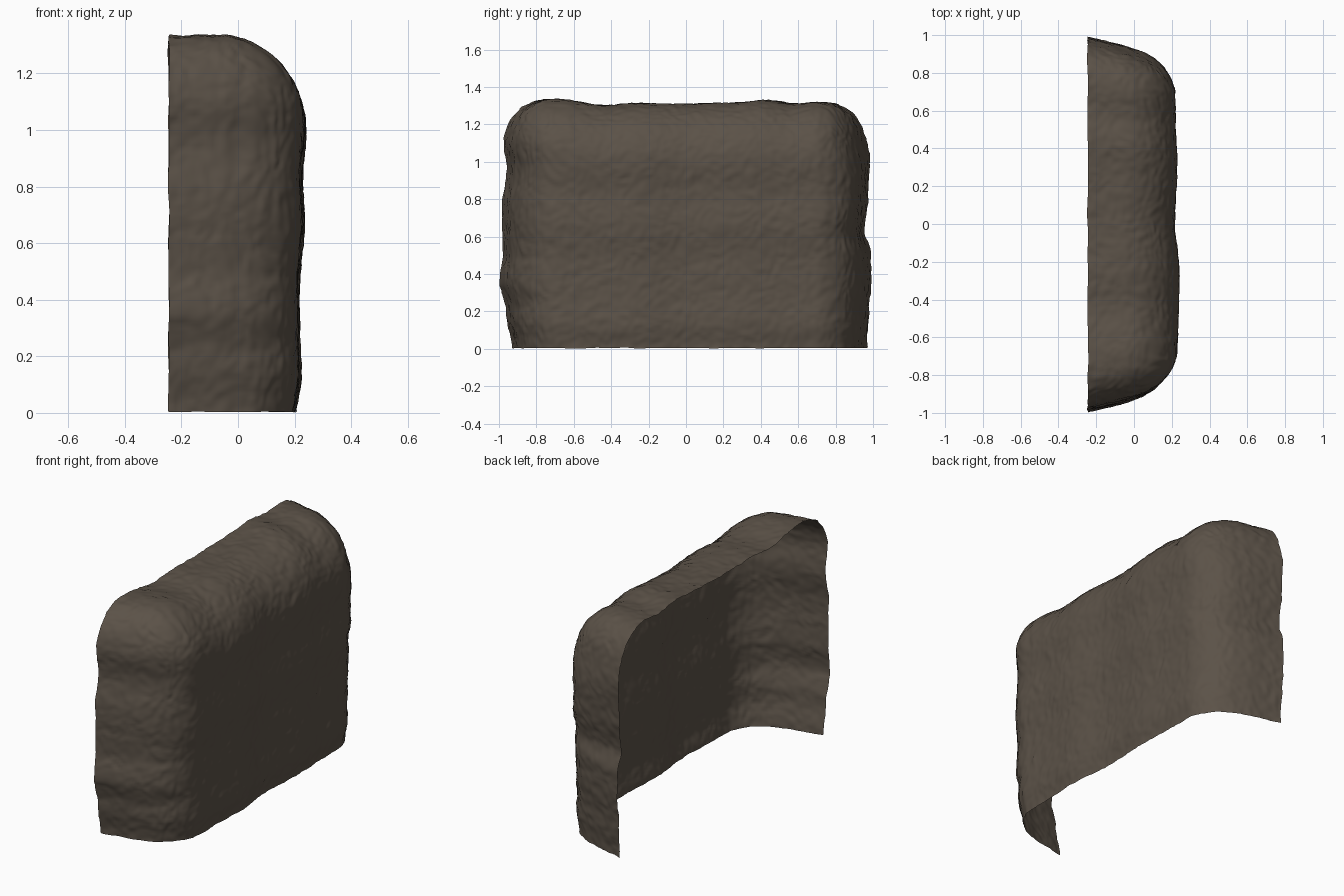
import bpy, bmesh
from mathutils import Vector, noise

if "Cube" in bpy.data.objects:
    bpy.data.objects.remove(bpy.data.objects["Cube"])

# Overall size of the hollow, open-backed rock slab, with corner radii
X0, X1, Y, Z = -0.245, 0.212, 0.98, 1.313
RX, RY, RZ, Q = 0.28, 0.25, 0.30, 2.5
NX, NY, NZ = 36, 144, 98

# Outline profiles: (position, extent)
LEFT = [(0, .93), (.2, .965), (.37, .998), (.5, .98), (.75, .985), (.95, .96), (1.12, .98), (1.4, .98)]
RIGHT = [(0, .97), (.2, .98), (.35, .992), (.5, .99), (.63, .955), (.8, .975), (1.0, .985), (1.15, .97), (1.4, .965)]
TOP = [(-1, 1.325), (-.72, 1.336), (-.43, 1.303), (-.25, 1.313), (.03, 1.31), (.25, 1.316),
       (.45, 1.33), (.6, 1.31), (.75, 1.32), (1, 1.315)]
FACE_Z = [(0, -.020), (.13, -.002), (.3, -.008), (.45, -.008), (.67, .010), (.82, .002), (1.0, .016), (1.4, .008)]
FACE_Y = [(-1, -.004), (-.6, .006), (-.3, .014), (0, -.010), (.35, .002), (.55, -.006), (1, -.012)]
# Extra slope of the two ends towards the broad face, by height
CUT_L = [(0, .01), (.3, .03), (.9, .03), (1.4, .03)]
CUT_R = [(0, .03), (.35, .035), (.55, .025), (.7, 0), (.85, .005), (1.1, .05), (1.4, .05)]


def lerp(table, t):
    for (a, va), (b, vb) in zip(table, table[1:]):
        if t <= b:
            s = min(max((t - a) / (b - a), 0), 1)
            s = s * s * (3 - 2 * s)
            return va + (vb - va) * s
    return table[-1][1]


def clamp(v, lo, hi):
    return min(max(v, lo), hi)


def shape(i, j, k):
    # rounded box point, then pushed to the measured outline
    p = Vector((X0 + (X1 - X0) * i / NX, -Y + 2 * Y * j / NY, Z * k / NZ))
    core = Vector((min(p.x, X1 - RX), clamp(p.y, -Y + RY, Y - RY), min(p.z, Z - RZ)))
    d = p - core
    rim = ((abs(d.y) / RY) ** Q + (abs(d.z) / RZ) ** Q) ** (1 / Q)
    s = ((d.x / RX) ** 2 + rim ** 2) ** 0.5
    if s > 1e-6:
        p = core + d * (max(abs(d.x) / RX, abs(d.y) / RY, abs(d.z) / RZ) / s)
    depth = clamp((p.x - X0) / (X1 - X0), 0, 1)
    end, cut = (LEFT, CUT_L) if p.y < 0 else (RIGHT, CUT_R)
    side = lerp(end, p.z) - 0.04 * clamp((p.x - X0) / 0.245, 0, 1) - depth * lerp(cut, p.z)
    x = p.x + depth * (lerp(FACE_Z, p.z) + lerp(FACE_Y, p.y))
    return Vector((x, p.y / Y * side, p.z * lerp(TOP, p.y) / Z))


bm = bmesh.new()
cache = {}


def vert(i, j, k):
    if (i, j, k) not in cache:
        cache[i, j, k] = bm.verts.new(shape(i, j, k))
    return cache[i, j, k]


def patch(na, nb, at):
    for a in range(na):
        for b in range(nb):
            bm.faces.new([vert(*at(a, b)), vert(*at(a + 1, b)),
                          vert(*at(a + 1, b + 1)), vert(*at(a, b + 1))])


# Broad face, two ends and top; back and underside stay open
patch(NY, NZ, lambda a, b: (NX, a, b))
patch(NX, NZ, lambda a, b: (a, 0, b))
patch(NZ, NX, lambda a, b: (b, NY, a))
patch(NX, NY, lambda a, b: (a, b, NZ))

# Weathered surface bumps, with slightly ragged open edges
bm.normal_update()
moves = []
for (i, j, k), v in cache.items():
    n = v.normal.copy()
    if k == 0:
        n.z = 0
    c = v.co
    warp = noise.noise_vector(c * 7) * 0.05
    h = 0.002 * noise.noise(c * 5) + 0.003 * noise.noise((c + warp) * 14)
    h += 0.005 * noise.noise((c + warp) * 30) - 0.001
    m = n * h
    if i == 0:
        m.x = 0.006 * noise.noise(c * 9)
    if k == 0:
        m.z = 0.004 + 0.004 * noise.noise(c * 12)
    moves.append((v, m))
for v, m in moves:
    v.co += m
for f in bm.faces:
    f.smooth = True

mesh = bpy.data.meshes.new("rock_slab")
bm.to_mesh(mesh)
bm.free()
slab = bpy.data.objects.new("rock_slab", mesh)
bpy.context.collection.objects.link(slab)

mat = bpy.data.materials.new("brown stone")
mat.diffuse_color = (0.105, 0.084, 0.064, 1)
mat.use_nodes = True
mat.node_tree.nodes["Principled BSDF"].inputs["Base Color"].default_value = mat.diffuse_color
mesh.materials.append(mat)
